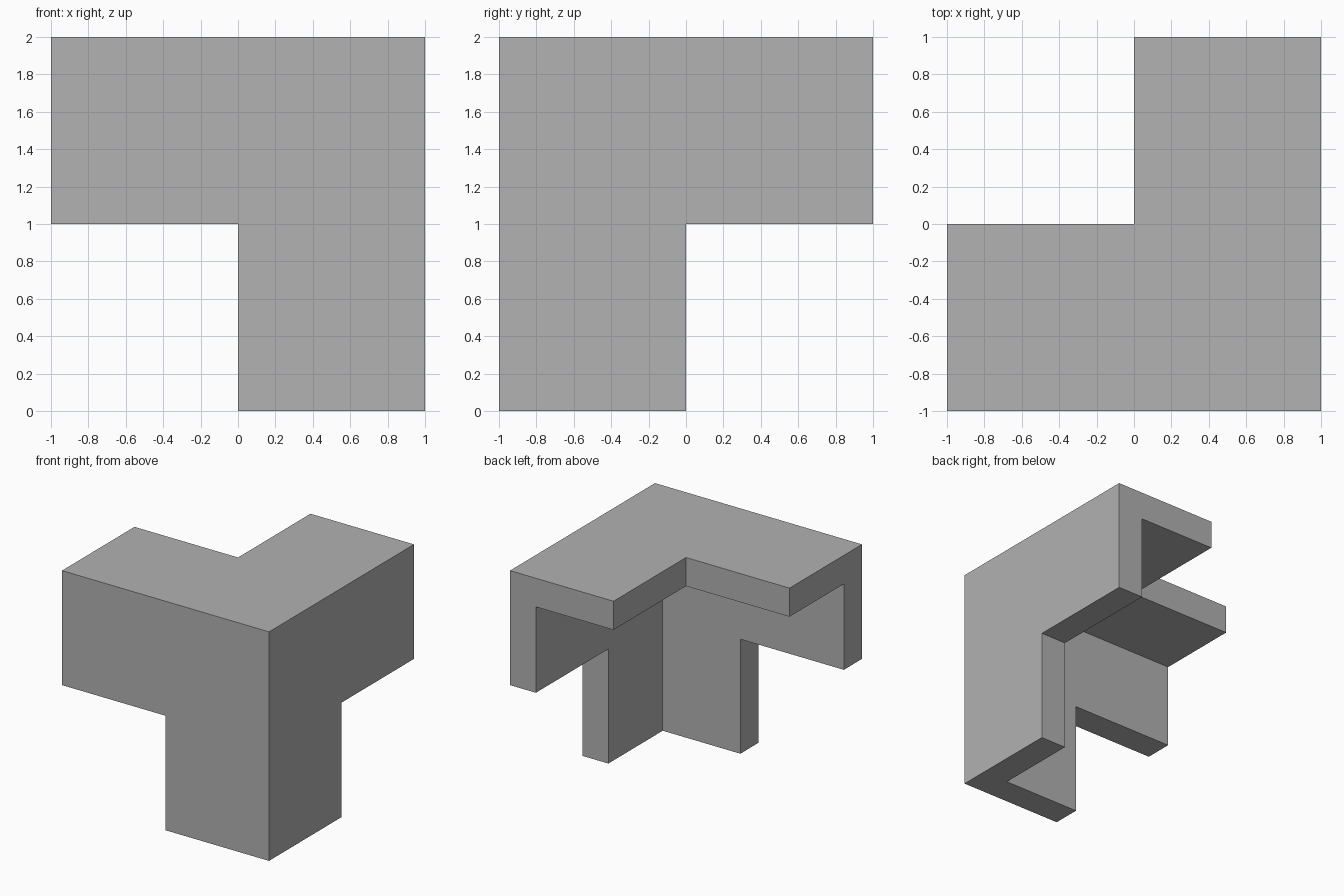
import bpy
from mathutils import Vector

default_cube = bpy.data.objects.get("Cube")
if default_cube:
    bpy.data.objects.remove(default_cube, do_unlink=True)

WALL = 0.25   # plate thickness
OVER = 0.5    # how far cutters reach past the block


def box(name, low, high):
    """Box spanning two opposite corners."""
    low, high = Vector(low), Vector(high)
    bpy.ops.mesh.primitive_cube_add(size=1, location=(low + high) / 2)
    obj = bpy.context.object
    obj.name = name
    obj.scale = high - low
    bpy.ops.object.transform_apply(location=True, rotation=False, scale=True)
    return obj


def cut(target, name, low, high):
    """Remove a box-shaped volume from the target."""
    cutter = box(name, low, high)
    cutter.hide_render = True
    mod = target.modifiers.new(name, "BOOLEAN")
    mod.operation = "DIFFERENCE"
    mod.solver = "EXACT"
    mod.object = cutter
    bpy.context.view_layer.objects.active = target
    bpy.ops.object.modifier_apply(modifier=mod.name)
    bpy.data.objects.remove(cutter, do_unlink=True)


# Solid block, hollowed to leave front, left and top plates
bracket = box("corner_bracket", (-1, -1, 0), (1, 1, 2))
far = 1 + OVER
cut(bracket, "cavity", (-far, WALL - 1, -OVER), (1 - WALL, far, 2 - WALL))

# Quarter notches turn each plate into an L
cut(bracket, "top_notch", (-far, 0, -OVER), (0, far, 2 + OVER))
cut(bracket, "front_notch", (-far, -far, -OVER), (0, far, 1))
cut(bracket, "side_notch", (-far, 0, -OVER), (far, far, 1))

# Plain grey finish
grey = bpy.data.materials.new("plain grey")
grey.use_nodes = True
colour = (0.445, 0.445, 0.445, 1)
grey.diffuse_color = colour
grey.node_tree.nodes["Principled BSDF"].inputs["Base Color"].default_value = colour
bracket.data.materials.clear()
bracket.data.materials.append(grey)
for face in bracket.data.polygons:
    face.material_index = 0
